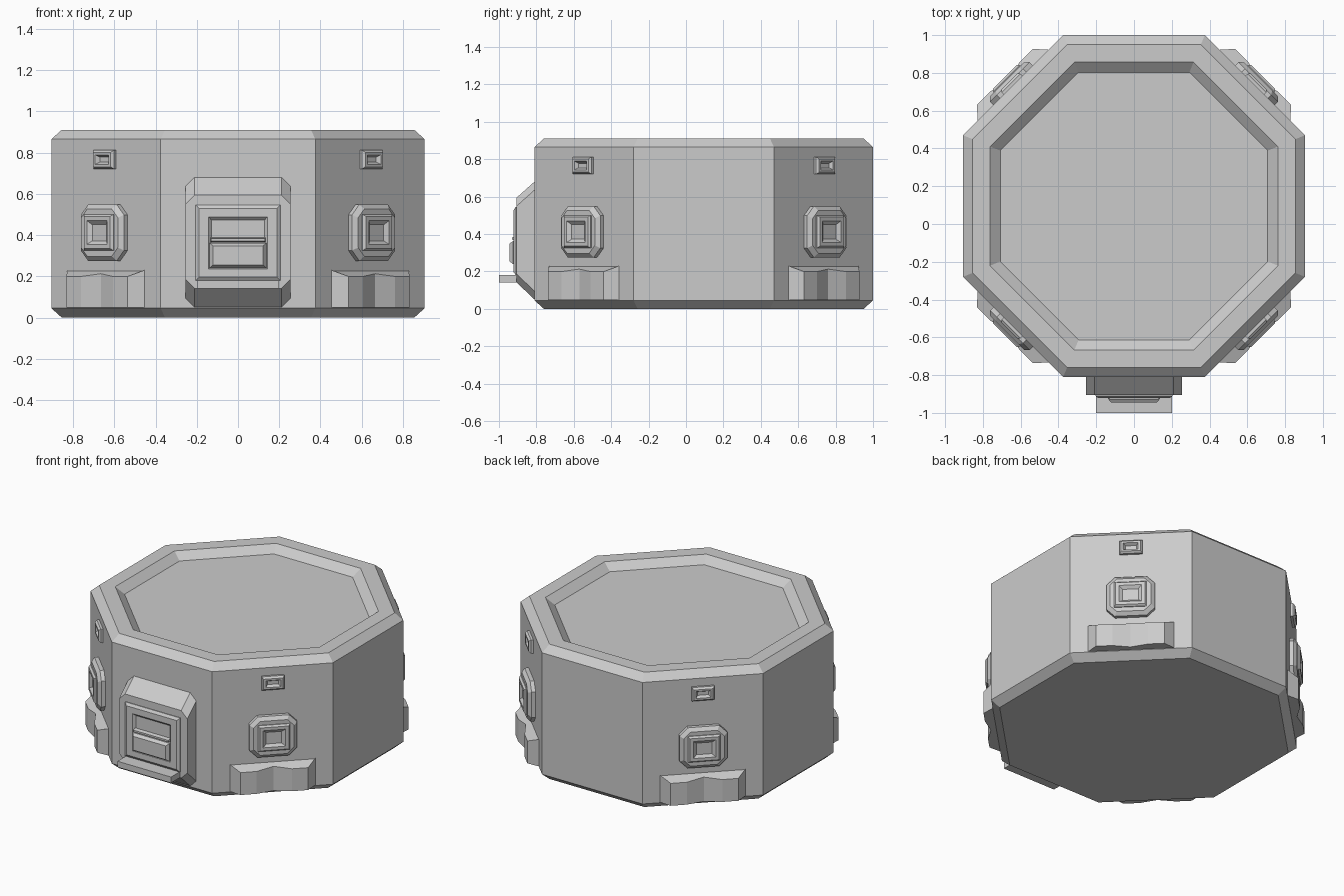
import bpy, math
from mathutils import Matrix, Vector

if "Cube" in bpy.data.objects:
    bpy.data.objects.remove(bpy.data.objects["Cube"])

CY, AP = 0.095, 0.905   # body centre in y, distance from centre to each side


def build(name, rings, matrix=Matrix()):
    """Skin a sequence of matching point loops and cap both ends."""
    n = len(rings[0])
    verts = [matrix @ Vector(p) for r in rings for p in r]
    faces = [tuple(range(n))[::-1], tuple(range((len(rings) - 1) * n, len(rings) * n))]
    for k in range(len(rings) - 1):
        a, b = k * n, (k + 1) * n
        for i in range(n):
            j = (i + 1) % n
            faces.append((a + i, a + j, b + j, b + i))
    me = bpy.data.meshes.new(name)
    me.from_pydata(verts, [], faces)
    ob = bpy.data.objects.new(name, me)
    bpy.context.collection.objects.link(ob)
    return ob


def side(angle):
    """Frame of one body side: x along the side, -y outward from its surface."""
    return (Matrix.Translation((0, CY, 0)) @ Matrix.Rotation(math.radians(angle), 4, 'Z')
            @ Matrix.Translation((0, -AP, 0)))


def rect(w, z0, z1, d, c=0):
    """Rectangle of half width w standing d out of the side, corners cut by c."""
    if not c:
        return [(-w, -d, z0), (w, -d, z0), (w, -d, z1), (-w, -d, z1)]
    return [(-w + c, -d, z0), (w - c, -d, z0), (w, -d, z0 + c), (w, -d, z1 - c),
            (w - c, -d, z1), (-w + c, -d, z1), (-w, -d, z1 - c), (-w, -d, z0 + c)]


def octagon(a, z):
    r = a / math.cos(math.pi / 8)
    return [(r * math.cos(math.pi * (i + .5) / 4), CY + r * math.sin(math.pi * (i + .5) / 4), z)
            for i in range(8)]


# Octagonal body with bevelled edges and a sunken top
build("body", [octagon(a, z) for a, z in
               [(.855, 0), (AP, .045), (AP, .865), (.855, .91), (.762, .91), (.708, .865)]])

# Front panel, framed window, flap, divider and ledge
front = side(0)
build("front_panel", [rect(.255, .05, .68, -.02, .045), rect(.255, .05, .68, 0, .045),
                      rect(.255, .14, .595, .095, .045)], front)
build("window_frame", [rect(.205, .18, .545, .08), rect(.205, .18, .545, .1),
                       rect(.188, .197, .528, .112), rect(.142, .235, .487, .112),
                       rect(.128, .25, .472, .097)], front)
build("window_flap", [rect(.138, .24, .362, .09), rect(.138, .24, .362, .115),
                      rect(.122, .255, .348, .135)], front)
build("window_divider", [rect(.135, .364, .39, .09), rect(.13, .37, .382, .12)], front)
build("front_ledge", [rect(.2, .14, .18, .07), rect(.2, .14, .18, .19)], front)

# Fittings on the four diagonal sides
for k, angle in enumerate((45, 135, 225, 315)):
    m = side(angle)
    build(f"small_vent_{k}", [rect(.07, .72, .812, -.01), rect(.07, .72, .812, .015),
                              rect(.06, .731, .801, .028), rect(.046, .743, .789, .028),
                              rect(.034, .754, .778, .008)], m)
    build(f"socket_plate_{k}", [rect(.148, .275, .548, -.01, .05), rect(.148, .275, .548, .025, .05),
                                rect(.126, .297, .526, .045, .042)], m)
    build(f"socket_frame_{k}", [rect(.1, .325, .5, .03), rect(.1, .325, .5, .05),
                                rect(.09, .335, .49, .062), rect(.07, .355, .47, .062),
                                rect(.048, .372, .45, .046)], m)
    # Pair of bumpers with sloping tops, mirrored across the side
    for s in (-1, 1):
        plan = [(0, -.01), (0, .035), (.11, .062), (.21, .062), (.265, 0), (.265, -.01)]
        build(f"bumper_{k}_{'left' if s < 0 else 'right'}",
              [[(s * u, -d, .048) for u, d in plan],
               [(s * u, -d, .23 - .5 * max(d, 0)) for u, d in plan]], m)

# Consistent outward normals on every part
import bmesh
for ob in bpy.data.objects:
    bm = bmesh.new()
    bm.from_mesh(ob.data)
    bmesh.ops.recalc_face_normals(bm, faces=bm.faces)
    bm.to_mesh(ob.data)
    bm.free()
